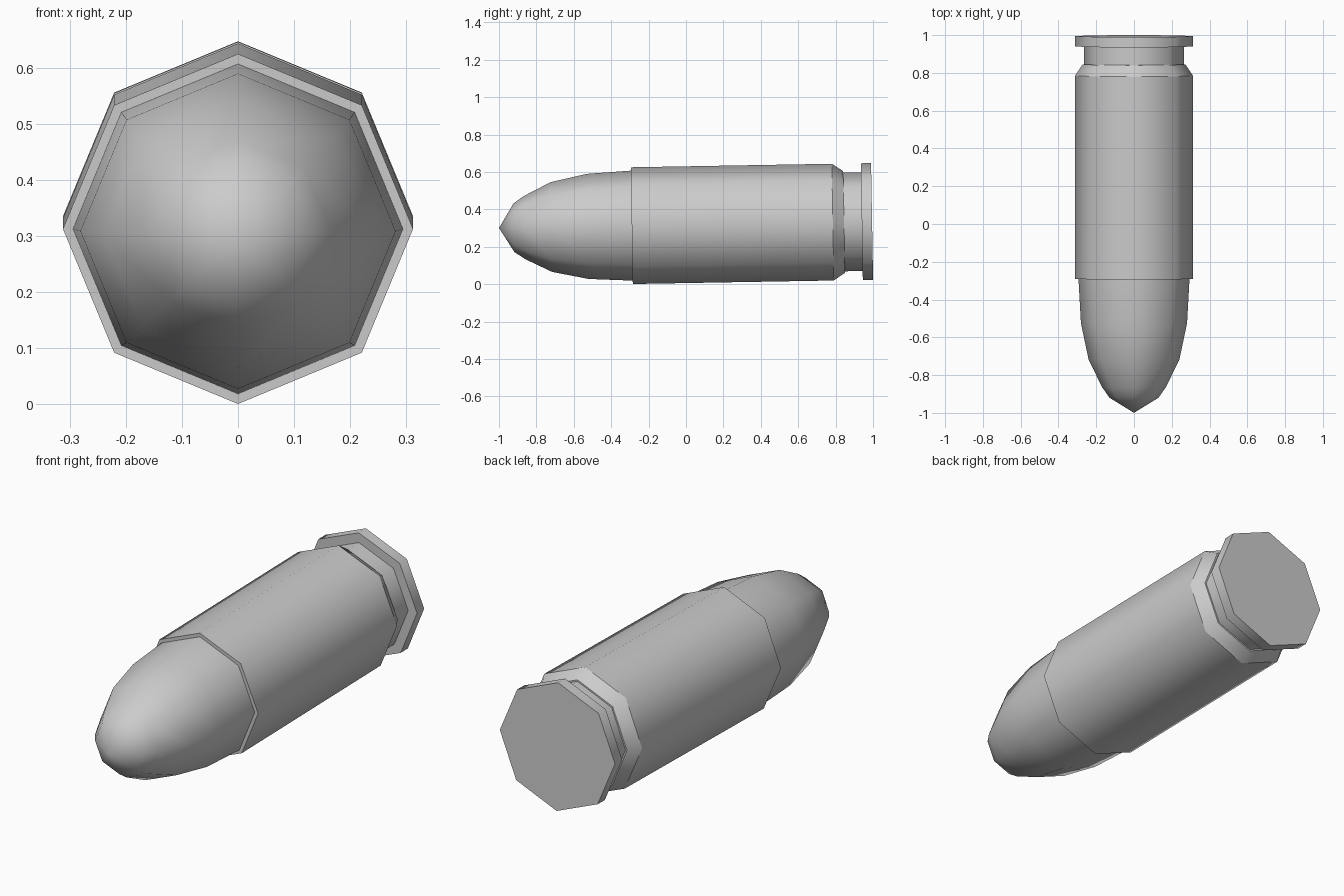
import bpy, bmesh, math
from mathutils import Matrix

if "Cube" in bpy.data.objects:
    bpy.data.objects.remove(bpy.data.objects["Cube"])

SIDES = 8
# The whole round tilts up one degree towards its base
PLACE = Matrix.Translation((0, 0, 0.3178)) @ Matrix.Rotation(math.radians(1), 4, 'X')


def lathe(name, profile, sharp_rings=(), cap_end=False):
    """Revolve (y, radius) points around the y axis; a radius of 0 is a pole."""
    bm = bmesh.new()
    rings = []
    for y, r in profile:
        count = SIDES if r > 0 else 1
        rings.append([bm.verts.new((r * math.sin(2 * math.pi * i / SIDES), y,
                                    r * math.cos(2 * math.pi * i / SIDES)))
                      for i in range(count)])
    for a, b in zip(rings, rings[1:]):
        for i in range(SIDES):
            j = (i + 1) % SIDES
            if len(a) == 1:
                bm.faces.new((a[0], b[i], b[j]))
            else:
                bm.faces.new((a[i], b[i], b[j], a[j]))
    if cap_end:
        bm.faces.new(rings[-1])
    for f in bm.faces:
        f.smooth = True
    # Keep the steps between sections crisp
    for k in sharp_rings:
        for i in range(SIDES):
            bm.edges.get((rings[k][i], rings[k][(i + 1) % SIDES])).smooth = False
    bmesh.ops.recalc_face_normals(bm, faces=bm.faces)
    # An open shell may recalculate inwards: the first side face must point outwards
    bm.normal_update()
    f = bm.faces[SIDES]
    c = f.calc_center_median()
    if f.normal.x * c.x + f.normal.z * c.z < 0:
        bmesh.ops.reverse_faces(bm, faces=bm.faces)
    bm.transform(PLACE)
    mesh = bpy.data.meshes.new(name)
    bm.to_mesh(mesh)
    bm.free()
    obj = bpy.data.objects.new(name, mesh)
    bpy.context.collection.objects.link(obj)
    return obj


# Pointed bullet
lathe("bullet", [(-1.0, 0), (-0.92, 0.13), (-0.865, 0.168), (-0.72, 0.24),
                 (-0.525, 0.281), (-0.29, 0.294)])

# Casing: mouth lip, body, shoulder, extractor groove and rim
casing = [(-0.29, 0.294), (-0.29, 0.312), (0.785, 0.312), (0.845, 0.272),
          (0.845, 0.264), (0.94, 0.264), (0.94, 0.312), (0.995, 0.312)]
lathe("casing", casing, sharp_rings=range(len(casing)), cap_end=True)
